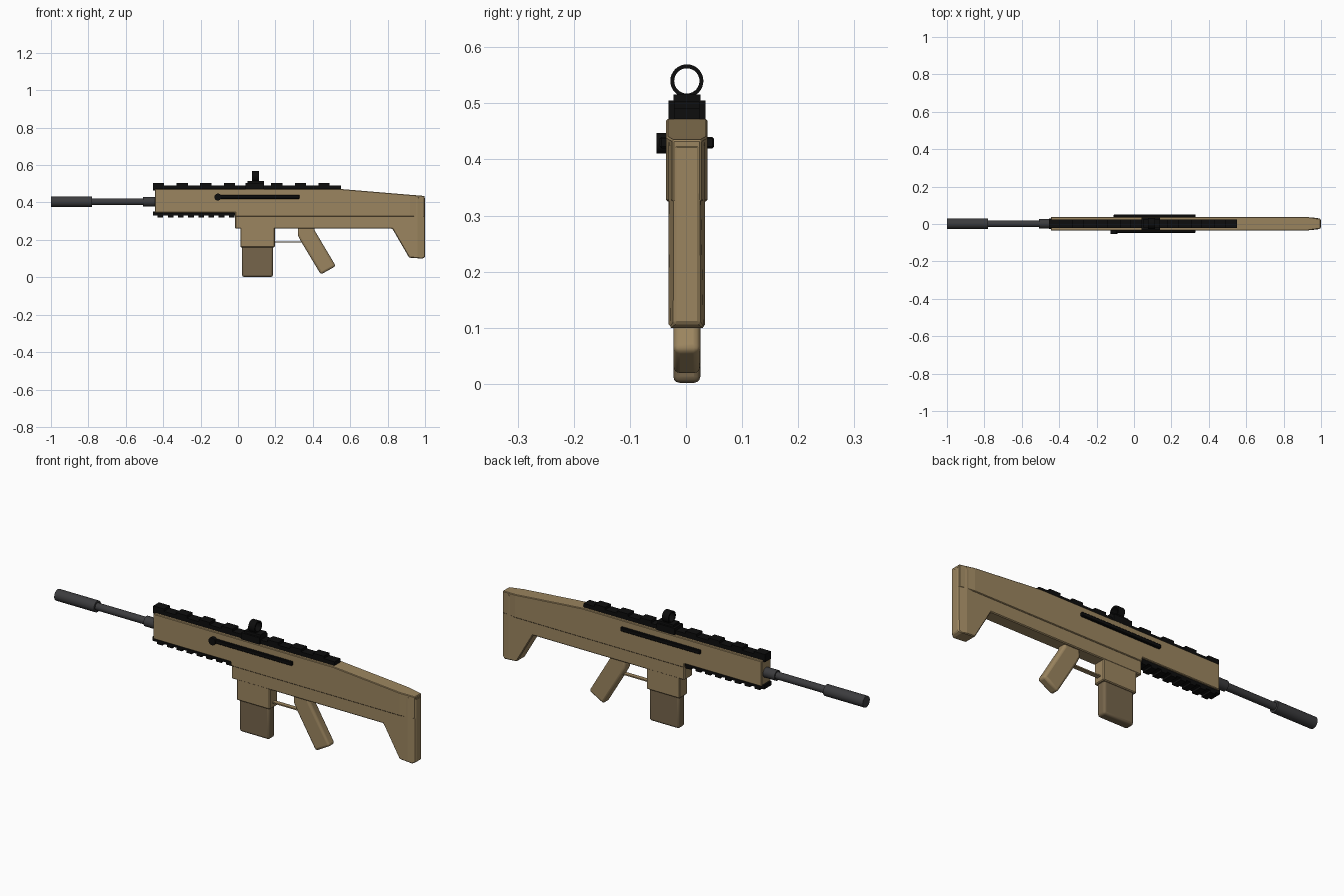
import bpy, bmesh, math
from mathutils import Vector, Matrix

if "Cube" in bpy.data.objects:
    bpy.data.objects.remove(bpy.data.objects["Cube"])

YC = 0.0015  # mid plane of the model


def material(name, rgb):
    m = bpy.data.materials.new(name)
    m.diffuse_color = (*rgb, 1)
    m.use_nodes = True
    m.node_tree.nodes["Principled BSDF"].inputs["Base Color"].default_value = m.diffuse_color
    return m


TAN = material("tan", (0.33, 0.235, 0.115))
BROWN = material("dark_tan", (0.18, 0.13, 0.07))
BLACK = material("black", (0.004, 0.004, 0.004))
STEEL = material("steel", (0.045, 0.045, 0.048))


def finish(bm, name, mat, bevel=0, segments=1, smooth=False):
    bmesh.ops.recalc_face_normals(bm, faces=bm.faces)
    me = bpy.data.meshes.new(name)
    bm.to_mesh(me)
    bm.free()
    ob = bpy.data.objects.new(name, me)
    bpy.context.collection.objects.link(ob)
    me.materials.append(mat)
    if bevel:
        b = ob.modifiers.new("bevel", 'BEVEL')
        b.width, b.segments = bevel, segments
        b.limit_method, b.angle_limit = 'ANGLE', math.radians(50)
    if smooth:
        bpy.ops.object.select_all(action='DESELECT')
        ob.select_set(True)
        bpy.context.view_layer.objects.active = ob
        bpy.ops.object.shade_smooth_by_angle(angle=math.radians(40))
    return ob


def add_profile(bm, pts, half, yc=YC):
    """Extrude an x-z outline across the mid plane."""
    f = bm.faces.new([bm.verts.new((x, yc - half, z)) for x, z in pts])
    ext = bmesh.ops.extrude_face_region(bm, geom=[f])
    vs = [v for v in ext["geom"] if isinstance(v, bmesh.types.BMVert)]
    bmesh.ops.translate(bm, verts=vs, vec=(0, 2 * half, 0))


def add_box(bm, x0, x1, z0, z1, half, yc=YC):
    add_profile(bm, [(x0, z0), (x1, z0), (x1, z1), (x0, z1)], half, yc)


def profile(name, pts, half, mat, taper=None, **kw):
    """Profile part; taper=(x, factor) narrows everything behind x."""
    bm = bmesh.new()
    add_profile(bm, pts, half)
    if taper:
        bmesh.ops.bisect_plane(bm, geom=bm.verts[:] + bm.edges[:] + bm.faces[:],
                               plane_co=(taper[0], 0, 0), plane_no=(1, 0, 0))
        for v in bm.verts:
            if v.co.x > taper[0] + 0.03:
                v.co.y = YC + (v.co.y - YC) * taper[1]
    return finish(bm, name, mat, **kw)


def box(name, x0, x1, z0, z1, half, mat, **kw):
    return profile(name, [(x0, z0), (x1, z0), (x1, z1), (x0, z1)], half, mat, **kw)


def lathe(name, pts, zc, mat, steps=32, closed=False):
    """Turn (x, radius) points around an axis along x."""
    bm = bmesh.new()
    vs = [bm.verts.new((x, YC, zc + r)) for x, r in pts]
    es = [bm.edges.new(p) for p in zip(vs, vs[1:])]
    if closed:
        es.append(bm.edges.new((vs[-1], vs[0])))
    bmesh.ops.spin(bm, geom=vs + es, cent=(0, YC, zc), axis=(1, 0, 0),
                   angle=2 * math.pi, steps=steps)
    bmesh.ops.remove_doubles(bm, verts=bm.verts, dist=1e-5)
    return finish(bm, name, mat, smooth=True)


# Upper body and lower body with the stock leg
profile("upper_body", [(-0.445, 0.345), (-0.015, 0.345), (-0.015, 0.325), (0.998, 0.325),
                       (0.998, 0.435), (0.91, 0.442), (0.55, 0.472), (-0.445, 0.472)],
        0.037, TAN, taper=(0.92, 0.7), bevel=0.003)
profile("lower_body_and_stock", [(-0.015, 0.34), (-0.015, 0.26), (0.825, 0.26), (0.915, 0.105),
                                 (0.985, 0.10), (1.0, 0.108), (1.0, 0.425), (0.96, 0.43), (0.9, 0.34)],
        0.0325, TAN, taper=(0.96, 0.68), bevel=0.004)

# Feed well and its box
box("feed_well", 0.013, 0.197, 0.16, 0.27, 0.0315, TAN, bevel=0.004)
box("feed_box", 0.022, 0.187, 0.002, 0.18, 0.024, BROWN, bevel=0.011, segments=3, smooth=True)

# Grip and thin guard
profile("grip", [(0.32, 0.27), (0.41, 0.27), (0.41, 0.25), (0.523, 0.06), (0.443, 0.015),
                 (0.338, 0.19), (0.32, 0.225)],
        0.024, TAN, bevel=0.012, segments=3, smooth=True)
box("guard", 0.19, 0.345, 0.185, 0.191, 0.011, TAN)

# Barrel with collar and muzzle sleeve
lathe("barrel", [(-1, 0), (-1, 0.028), (-0.78, 0.028), (-0.78, 0.018), (-0.508, 0.018),
                 (-0.508, 0.025), (-0.43, 0.025), (-0.43, 0)], 0.404, STEEL)

# Top rail with broad teeth
bm = bmesh.new()
add_box(bm, -0.455, 0.55, 0.465, 0.491, 0.023)
for i in range(8):
    x = -0.455 + i * 0.1265
    add_box(bm, x, x + 0.06, 0.489, 0.503, 0.023)
finish(bm, "top_rail", BLACK)

# Bottom rail with small teeth
bm = bmesh.new()
add_box(bm, -0.455, -0.014, 0.331, 0.351, 0.029)
for i in range(8):
    x = -0.43 + i * 0.0545
    add_box(bm, x, x + 0.03, 0.321, 0.333, 0.029)
finish(bm, "bottom_rail", BLACK)

# Ring sight on a stepped base
box("sight_base", 0.04, 0.14, 0.468, 0.505, 0.033, BLACK)
box("sight_mount", 0.052, 0.14, 0.495, 0.516, 0.024, BLACK)
lathe("sight_ring", [(0.076, 0.0295), (0.112, 0.0295), (0.112, 0.0225), (0.076, 0.0225)],
      0.54, BLACK, closed=True)

# Side bars and round handle
for name, side in (("front_side_bar", -1), ("back_side_bar", 1)):
    bm = bmesh.new()
    add_box(bm, -0.11, 0.33, 0.42, 0.44, 0.008, YC + side * 0.0405)
    finish(bm, name, BLACK, bevel=0.003)
bm = bmesh.new()
bmesh.ops.create_cone(bm, cap_ends=True, segments=24, radius1=0.0185, radius2=0.0185, depth=0.024,
                      matrix=Matrix.Translation((-0.108, -0.041, 0.429)) @ Matrix.Rotation(math.pi / 2, 4, 'X'))
finish(bm, "handle_knob", BLACK, smooth=True)
